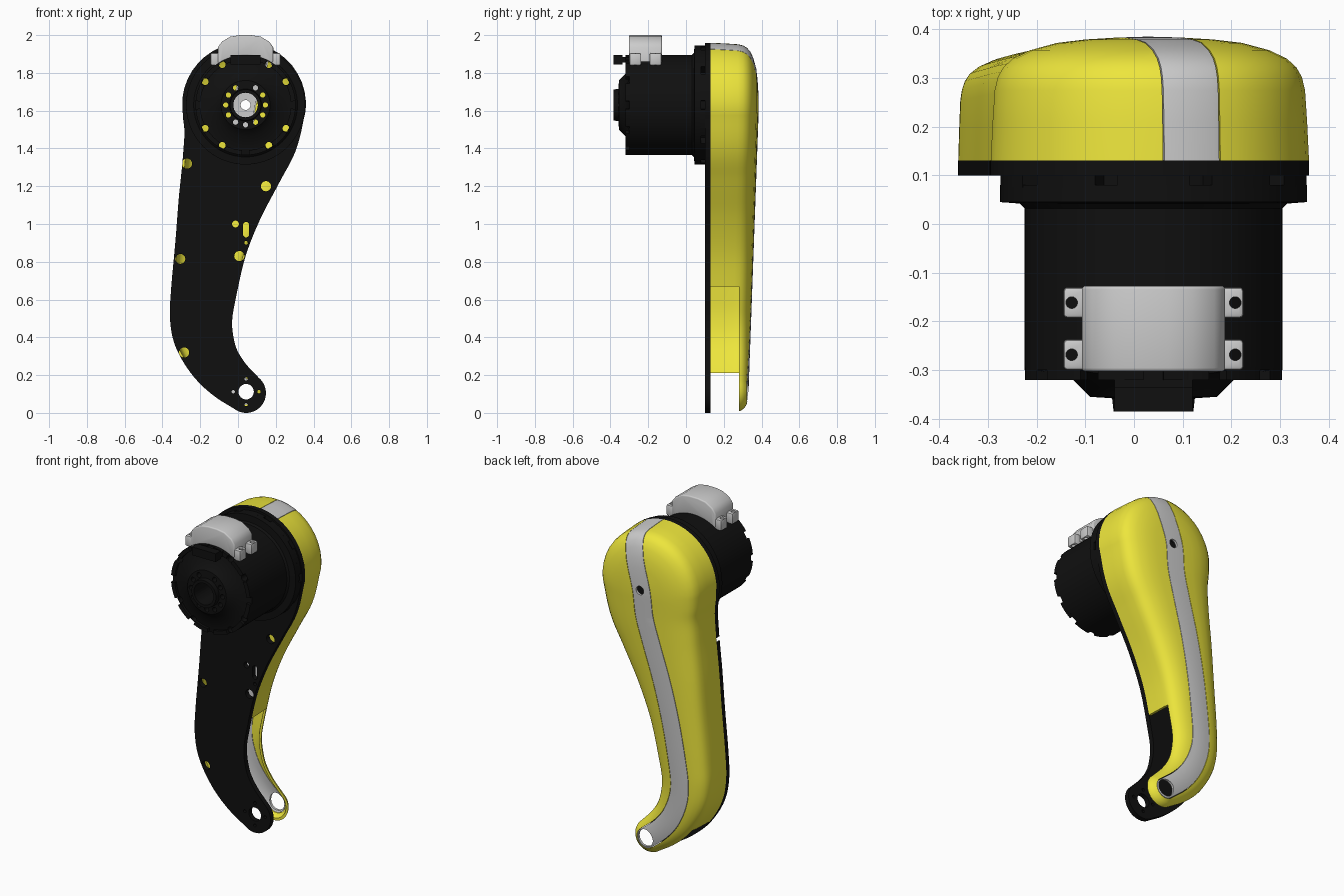
import bpy, bmesh, math
from mathutils import Vector

if "Cube" in bpy.data.objects:
    bpy.data.objects.remove(bpy.data.objects["Cube"])

MX, MZ = 0.04, 1.63                       # motor axis
# arm centreline stations: x, z, half width
ARM = [(.043, .105, .105), (-.055, .187, .122), (-.13, .28, .138), (-.18, .395, .157),
       (-.195, .5, .165), (-.183, .63, .173), (-.145, .87, .19), (-.093, 1.1, .226),
       (-.03, 1.315, .27), (.014, 1.475, .307), (.032, 1.632, .328)]


def material(name, col):
    m = bpy.data.materials.new(name)
    m.diffuse_color = (*col, 1)
    m.use_nodes = True
    m.node_tree.nodes["Principled BSDF"].inputs["Base Color"].default_value = m.diffuse_color
    return m


BLACK = material("black_paint", (.005, .005, .005))
YELLOW = material("yellow_paint", (.85, .79, .045))


def finish(name, bm, mat=None):
    me = bpy.data.meshes.new(name)
    bm.to_mesh(me)
    bm.free()
    ob = bpy.data.objects.new(name, me)
    bpy.context.collection.objects.link(ob)
    if mat:
        me.materials.append(mat)
    return ob


def bake(ob):
    dg = bpy.context.evaluated_depsgraph_get()
    me = bpy.data.meshes.new_from_object(ob.evaluated_get(dg))
    ob.modifiers.clear()
    ob.data = me


def boolean(ob, cutter, op='DIFFERENCE'):
    m = ob.modifiers.new("cut", 'BOOLEAN')
    m.operation, m.solver, m.object = op, 'EXACT', cutter
    bake(ob)
    bpy.data.objects.remove(cutter)


def smooth(ob, deg=35):
    bpy.ops.object.select_all(action='DESELECT')
    ob.select_set(True)
    bpy.context.view_layer.objects.active = ob
    bpy.ops.object.shade_smooth_by_angle(angle=math.radians(deg))


def add_prism(bm, pts, y0, y1):
    f = bm.faces.new([bm.verts.new((x, y0, z)) for x, z in pts])
    r = bmesh.ops.extrude_face_region(bm, geom=[f])
    bmesh.ops.translate(bm, vec=(0, y1 - y0, 0),
                        verts=[v for v in r['geom'] if isinstance(v, bmesh.types.BMVert)])
    bmesh.ops.recalc_face_normals(bm, faces=bm.faces)


def prisms(name, polys, y0, y1, mat=None):
    bm = bmesh.new()
    for p in polys:
        add_prism(bm, p, y0, y1)
    return finish(name, bm, mat)


def circle(x, z, r, n=24):
    return [(x + r * math.cos(2 * math.pi * i / n), z + r * math.sin(2 * math.pi * i / n)) for i in range(n)]


def polar(r, a):
    return MX + r * math.cos(a), MZ + r * math.sin(a)


def sector(r0, r1, a, da, n=6):
    angs = [a + da * (i / n - .5) for i in range(n + 1)]
    return [polar(r1, b) for b in angs] + [polar(r0, b) for b in reversed(angs)]


def rect(x0, x1, z0, z1):
    return [(x0, z0), (x1, z0), (x1, z1), (x0, z1)]


def spline(pts, n=6):
    p = [Vector(q) for q in pts]
    p = [2 * p[0] - p[1]] + p + [2 * p[-1] - p[-2]]
    out = []
    for a, b, c, d in zip(p, p[1:], p[2:], p[3:]):
        for i in range(n):
            t = i / n
            out.append(.5 * (2 * b + (c - a) * t + (2 * a - 5 * b + 4 * c - d) * t * t
                             + (3 * b - a - 3 * c + d) * t ** 3))
    return out + [p[-2]]


def outline(path, caps=20):
    """Closed outline around a path, with the centre point that belongs to each point."""
    C = [Vector((q[0], q[1])) for q in path]
    T = [(C[min(i + 1, len(C) - 1)] - C[max(i - 1, 0)]).normalized() for i in range(len(C))]
    L = [Vector((-t.y, t.x)) for t in T]
    W = [q[2] for q in path]
    ids = range(len(C))
    arc = [math.pi * k / caps for k in range(1, caps)]
    res = [(C[i] + L[i] * W[i], C[i]) for i in ids]
    res += [(C[-1] + W[-1] * (math.cos(a) * L[-1] + math.sin(a) * T[-1]), C[-1]) for a in arc]
    res += [(C[i] - L[i] * W[i], C[i]) for i in reversed(ids)]
    res += [(C[0] - W[0] * (math.cos(a) * L[0] + math.sin(a) * T[0]), C[0]) for a in arc]
    return res


arm = outline(spline(ARM))

# shared holes running through motor and plate
axial = [circle(MX, MZ, .065, 32)]
axial += [circle(*polar(.105, math.radians(30 * k)), .014, 16) for k in range(12) if k != 3]
axial += [circle(*polar(.247, math.radians(a + 90 * q)), .018, 16) for q in range(4) for a in (30, 60)]

# back plate with its holes
plate = prisms("back_plate", [[tuple(p) for p, c in arm]], .10, .13, BLACK)
holes = axial + [circle(*h) for h in (
    (-.27, 1.32, .027), (.148, 1.2, .027), (-.305, .815, .026), (.007, .83, .027),
    (-.285, .32, .027), (-.013, 1.0, .018), (.043, .9, .01), (.043, .112, .041))]
holes += [circle(.043 + .068 * dx, .112 + .068 * dz, .009, 12) for dx, dz in ((1, 0), (-1, 0), (0, 1), (0, -1))]
holes += [circle(*polar(.292, math.radians(a)), .008, 12) for a in (0, 45, 135, 180, 225, 270, 315)]
slot = circle(.043, 0, .016)
holes.append([(x, z + (.995 if i < 12 else .945)) for i, (x, z) in enumerate(slot)])
boolean(plate, prisms("plate_cutter", holes, 0, .3))
smooth(plate)

# domed cover shell: rings of the arm outline drawn in toward the centreline
PROFILE = [(0, .13), (.012, .21), (.025, .275), (.045, .302), (.08, .322), (.14, .34),
           (.25, .357), (.42, .372), (.6, .379), (.8, .383), (1, .385)]
bm = bmesh.new()
rings = []
for t, y in PROFILE:
    ring = []
    for p, c in arm:
        q = p.lerp(c, t)
        crest = .327 + .058 * min(c.y / 1.6, 1)
        ring.append(bm.verts.new((q.x, .13 + (y - .13) * (crest - .13) / .255, q.y)))
    rings.append(ring)
for a, b in zip(rings, rings[1:]):
    for i in range(len(a)):
        j = (i + 1) % len(a)
        bm.faces.new((a[i], a[j], b[j], b[i]))
bmesh.ops.remove_doubles(bm, verts=bm.verts, dist=1e-4)
bmesh.ops.recalc_face_normals(bm, faces=bm.faces)
if sum(f.normal.y * f.calc_area() for f in bm.faces) < 0:
    bmesh.ops.reverse_faces(bm, faces=bm.faces)
cover = finish("arm_cover", bm, YELLOW)
sol = cover.modifiers.new("shell", 'SOLIDIFY')
sol.thickness, sol.offset = .014, -1
bake(cover)
# open the cover at the foot
foot = [(-.6, -.2), (.6, -.2), (.6, .67), (-.18, .67), (-.18, .21), (-.6, .21)]
boolean(cover, prisms("foot_cutter", [foot], 0, .28))

# grey stripe cut out of the cover along the centreline
stripe = bpy.data.objects.new("cover_stripe", cover.data.copy())
bpy.context.collection.objects.link(stripe)
stripe.data.materials.clear()


def band(half):
    path = [(q[0], q[1], half) for q in spline(ARM + [(.08, 1.8, .1), (.14, 2.02, .1)])]
    return prisms("band_cutter", [[tuple(p) for p, c in outline(path)]], 0, .5)


boolean(cover, band(.061))
boolean(stripe, band(.0585), 'INTERSECT')
boolean(stripe, prisms("stripe_holes", [circle(MX, MZ, .026), circle(.043, .108, .051, 32)], .2, .5))
stripe.data.materials.clear()
for ob in (cover, stripe):
    smooth(ob)

# motor body, lathed around the y axis
LATHE = [(.055, .10), (.265, .10), (.265, .08), (.315, .08), (.315, .045), (.275, .042), (.265, .032),
         (.265, -.30), (.235, -.305), (.165, -.32), (.13, -.355), (.085, -.358), (.082, -.385), (.055, -.385)]
bm = bmesh.new()
N = 72
cols = [[bm.verts.new((MX + r * math.cos(2 * math.pi * k / N), y, MZ + r * math.sin(2 * math.pi * k / N)))
         for r, y in LATHE] for k in range(N)]
for k in range(N):
    a, b = cols[k], cols[(k + 1) % N]
    for i in range(len(LATHE)):
        j = (i + 1) % len(LATHE)
        bm.faces.new((a[i], a[j], b[j], b[i]))
bmesh.ops.recalc_face_normals(bm, faces=bm.faces)
motor = finish("motor_body", bm, BLACK)
boolean(motor, prisms("motor_cutter", axial, -.6, .3))
smooth(motor)

# crenellated front rim, flange spacers and top tab
rim = prisms("motor_rim_teeth", [sector(.24, .265, math.radians(30 * k + 15), math.radians(21))
                                 for k in range(12)], -.32, -.295, BLACK)
spacers = prisms("flange_spacers", [sector(.26, .315, math.radians(36 * k + 18), math.radians(27))
                                    for k in range(10)], .075, .105, BLACK)
tab = prisms("motor_top_tab", [rect(MX - .08, MX + .08, 1.845, 1.895)], -.385, -.335, BLACK)
link = prisms("motor_tab_link", [rect(MX - .08, MX + .08, 1.855, 1.885)], -.34, -.295, BLACK)

# grey clip on top of the motor
half = [(.147, 1.86), (.147, 1.935), (.125, 1.965), (.08, 1.992), (.03, 2.0)]
arch = [polar(.262, math.radians(a)) for a in range(124, 55, -6)]
clip = prisms("motor_clip", [[(MX + x, z) for x, z in half] + [(MX - x, z) for x, z in reversed(half)] + arch],
              -.303, -.127)
bev = clip.modifiers.new("bevel", 'BEVEL')
bev.width, bev.segments, bev.limit_method, bev.angle_limit = .012, 3, 'ANGLE', math.radians(50)
bake(clip)
smooth(clip)

# four screw lugs of the clip
for sx, side in ((-1, "left"), (1, "right")):
    for y0, y1, end in ((-.3, -.237, "front"), (-.193, -.13, "rear")):
        x0, x1 = sorted((MX + sx * .135, MX + sx * .185))
        lug = prisms("clip_lug_" + end + "_" + side, [rect(x0, x1, 1.84, 1.905)], y0, y1)
        b = lug.modifiers.new("bevel", 'BEVEL')
        b.width, b.segments = .008, 2
        bake(lug)
        bm = bmesh.new()
        bmesh.ops.create_cone(bm, cap_ends=True, segments=16, radius1=.012, radius2=.012, depth=.3)
        bmesh.ops.translate(bm, vec=(MX + sx * .168, (y0 + y1) / 2, 1.87), verts=bm.verts)
        boolean(lug, finish("lug_cutter", bm))
        smooth(lug)
